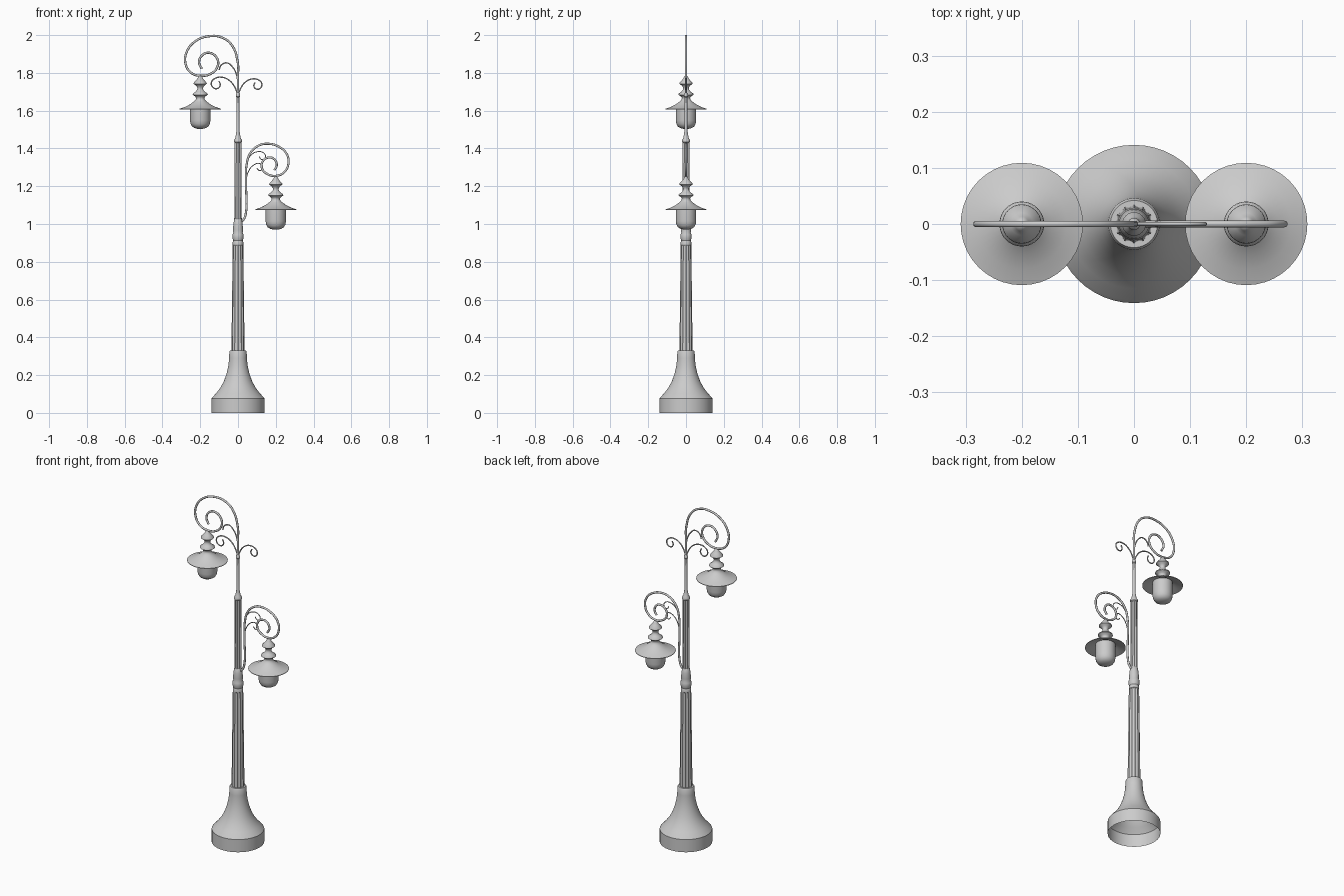
import bpy, bmesh, math


def lathe(name, profile, loc=(0, 0, 0), seg=48, flutes=0, depth=0.0, angle=35):
    """Revolve (radius, z) points about z, with optional vertical flutes."""
    bm = bmesh.new()
    rings = []
    for r, z in profile:
        if r == 0:
            rings.append([bm.verts.new((0, 0, z))])
            continue
        ring = []
        for i in range(seg):
            a = 2 * math.pi * i / seg
            k = r * (1 - depth * abs(math.sin(a * flutes / 2)))
            ring.append(bm.verts.new((k * math.cos(a), k * math.sin(a), z)))
        rings.append(ring)
    for lo, hi in zip(rings, rings[1:]):
        for i in range(seg):
            j = (i + 1) % seg
            if len(lo) == 1:
                bm.faces.new((lo[0], hi[j], hi[i]))
            elif len(hi) == 1:
                bm.faces.new((lo[i], lo[j], hi[0]))
            else:
                bm.faces.new((lo[i], lo[j], hi[j], hi[i]))
    bmesh.ops.recalc_face_normals(bm, faces=bm.faces)
    me = bpy.data.meshes.new(name)
    bm.to_mesh(me)
    bm.free()
    ob = bpy.data.objects.new(name, me)
    bpy.context.collection.objects.link(ob)
    ob.location = loc
    smooth(ob, angle)
    return ob


def smooth(ob, angle=35):
    bpy.ops.object.select_all(action='DESELECT')
    ob.select_set(True)
    bpy.context.view_layer.objects.active = ob
    bpy.ops.object.shade_smooth_by_angle(angle=math.radians(angle))


def tube(name, pts, radius):
    """Round iron bar through (x, z) points in the plane y = 0."""
    cu = bpy.data.curves.new(name, 'CURVE')
    cu.dimensions = '3D'
    cu.bevel_depth = radius
    cu.bevel_resolution = 3
    cu.resolution_u = 10
    cu.use_fill_caps = True
    sp = cu.splines.new('BEZIER')
    sp.bezier_points.add(len(pts) - 1)
    for bp, (x, z) in zip(sp.bezier_points, pts):
        bp.co = (x, 0, z)
        bp.handle_left_type = bp.handle_right_type = 'AUTO'
    ob = bpy.data.objects.new(name, cu)
    bpy.context.collection.objects.link(ob)
    bpy.ops.object.select_all(action='DESELECT')
    ob.select_set(True)
    bpy.context.view_layer.objects.active = ob
    bpy.ops.object.convert(target='MESH')
    smooth(bpy.context.object, 50)


# Bell-shaped base, open underneath
lathe("base", [(0.141, 0), (0.141, 0.075), (0.136, 0.082), (0.115, 0.105), (0.092, 0.135),
               (0.074, 0.17), (0.06, 0.21), (0.051, 0.25), (0.047, 0.29), (0.046, 0.322),
               (0.042, 0.33), (0, 0.33)])

# Fluted lower and upper shafts
lathe("lower_shaft", [(0.035, 0.32), (0.028, 0.9)], flutes=12, depth=0.13)
lathe("upper_shaft", [(0.02, 1.0), (0.018, 1.44)], flutes=12, depth=0.13)

# Collar between the shafts
lathe("collar", [(0.022, 0.885), (0.028, 0.89), (0.028, 0.905), (0.025, 0.912), (0.029, 0.925),
                 (0.029, 0.945), (0.025, 0.953), (0.027, 0.97), (0.024, 1.0), (0.02, 1.025),
                 (0.016, 1.03)])

# Cap and thin upper rod with a bead
lathe("shaft_cap", [(0.016, 1.43), (0.021, 1.435), (0.021, 1.445), (0.014, 1.455),
                    (0.011, 1.475), (0.008, 1.49), (0.007, 1.67), (0.011, 1.675),
                    (0.011, 1.687), (0.006, 1.695), (0, 1.7)], seg=24)

# Large scroll arms
tube("upper_scroll", [(0, 1.68), (0, 1.78), (-0.002, 1.86), (-0.035, 1.95), (-0.085, 1.987),
                      (-0.145, 1.995), (-0.225, 1.968), (-0.272, 1.91), (-0.278, 1.85),
                      (-0.25, 1.802), (-0.2, 1.785), (-0.145, 1.795), (-0.11, 1.83),
                      (-0.11, 1.875), (-0.15, 1.906), (-0.19, 1.893), (-0.206, 1.855),
                      (-0.192, 1.822)], 0.006)
tube("lower_scroll", [(0.015, 1.01), (0.032, 1.028), (0.042, 1.06), (0.043, 1.2), (0.045, 1.31),
                      (0.065, 1.375), (0.105, 1.413), (0.155, 1.425), (0.22, 1.407),
                      (0.258, 1.37), (0.267, 1.32), (0.245, 1.275), (0.2, 1.255),
                      (0.155, 1.265), (0.126, 1.297), (0.132, 1.333), (0.163, 1.352),
                      (0.193, 1.342), (0.205, 1.31), (0.192, 1.285)], 0.006)

# Small decorative tendrils
curl = [(0, 1.68), (0.015, 1.72), (0.04, 1.752), (0.075, 1.768), (0.108, 1.763),
        (0.126, 1.742), (0.118, 1.719), (0.098, 1.714), (0.084, 1.73), (0.09, 1.75)]
tube("right_tendril", curl, 0.0035)
tube("left_tendril", [(-x * 1.12, 1.68 + (z - 1.68) * 1.1) for x, z in curl], 0.0035)
tube("top_tendril", [(0, 1.74), (-0.008, 1.79), (-0.028, 1.83), (-0.06, 1.853), (-0.09, 1.84),
                     (-0.1, 1.815)], 0.0035)
tube("arm_tendril_upper", [(0.043, 1.24), (0.045, 1.31), (0.065, 1.36), (0.105, 1.383),
                           (0.138, 1.374), (0.144, 1.352), (0.125, 1.342), (0.112, 1.357)], 0.0025)
tube("arm_tendril_lower", [(0.043, 1.22), (0.052, 1.27), (0.08, 1.31), (0.115, 1.32),
                           (0.13, 1.3), (0.115, 1.283), (0.1, 1.295)], 0.0025)

# Two identical hanging lamps; z measured from the shade rim
for side, x, z in (("upper", -0.2, 1.608), ("lower", 0.2, 1.075)):
    lathe(side + "_lamp_shade", [
        (0, 0.177), (0.008, 0.175), (0.013, 0.165), (0.02, 0.155), (0.034, 0.14), (0.035, 0.134),
        (0.022, 0.125), (0.015, 0.113), (0.016, 0.103), (0.025, 0.092), (0.039, 0.082),
        (0.04, 0.076), (0.028, 0.068), (0.022, 0.06), (0.024, 0.05), (0.034, 0.04), (0.055, 0.025),
        (0.08, 0.012), (0.109, 0.002), (0.109, -0.001), (0.08, 0.007), (0.05, 0.02)],
        (x, 0, z), 40, angle=50)
    lathe(side + "_lamp_glass", [(0.054, 0.018), (0.054, -0.06), (0.051, -0.078), (0.043, -0.092),
                                 (0.03, -0.1), (0.015, -0.104), (0, -0.105)], (x, 0, z), 32)
